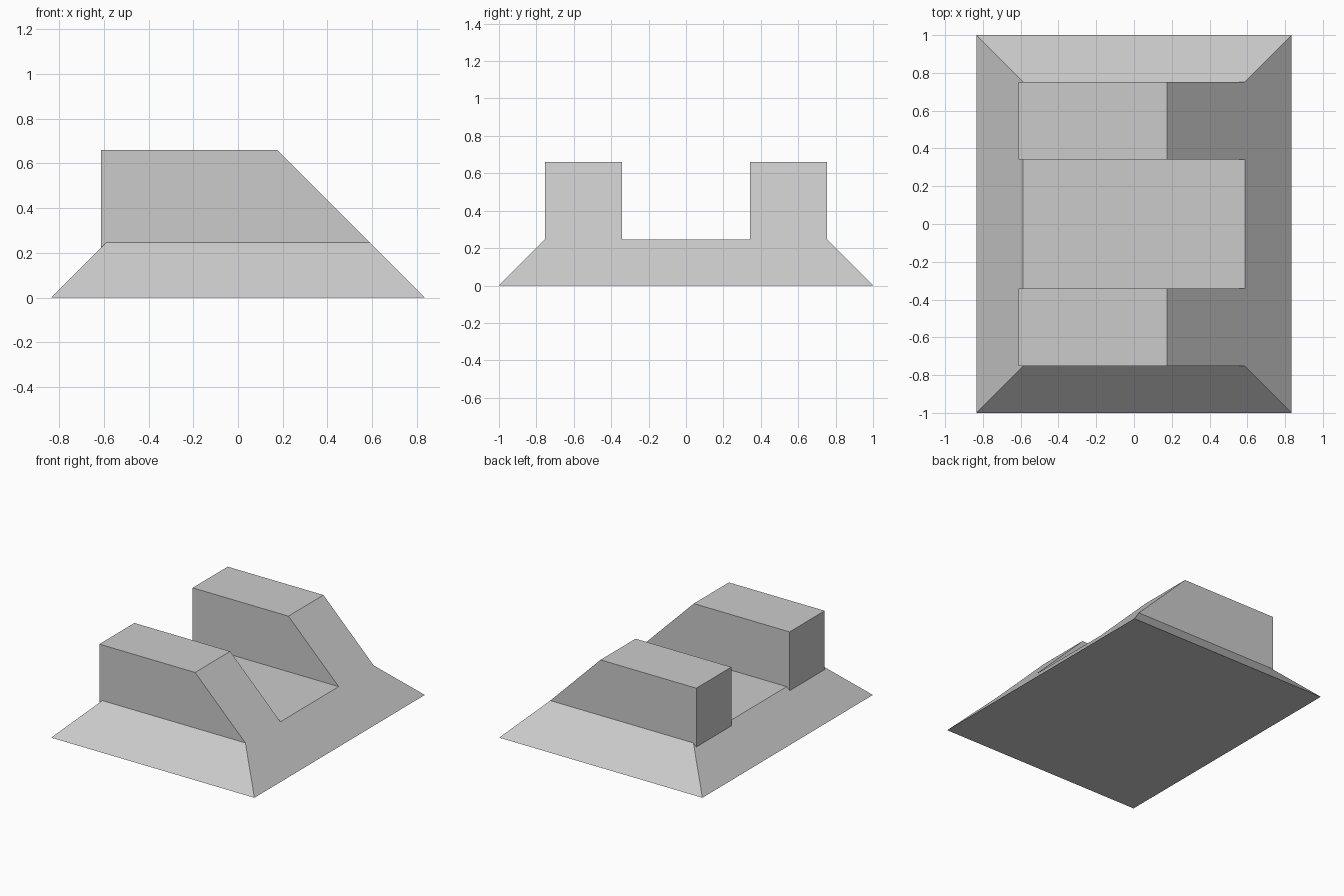
import bpy
import bmesh

cube = bpy.data.objects.get("Cube")
if cube:
    bpy.data.objects.remove(cube, do_unlink=True)

# One plain grey for every part
grey = bpy.data.materials.new("light grey")
grey.use_nodes = True
colour = (0.6, 0.6, 0.6, 1)
grey.diffuse_color = colour
grey.node_tree.nodes["Principled BSDF"].inputs["Base Color"].default_value = colour

HALF_X, HALF_Y = 0.835, 1.0
DECK = 0.247           # height of the sloped base, all slopes at 45 degrees
TOP = 0.66             # height of the blocks
BACK = -0.612          # upright end of the blocks
INNER, OUTER = 0.342, HALF_Y - DECK


def loft(name, bottom, top):
    """Solid between two matching loops of points."""
    bm = bmesh.new()
    a = [bm.verts.new(p) for p in bottom]
    b = [bm.verts.new(p) for p in top]
    bm.faces.new(a)
    bm.faces.new(b)
    for i in range(len(a)):
        j = (i + 1) % len(a)
        bm.faces.new((a[i], a[j], b[j], b[i]))
    bmesh.ops.recalc_face_normals(bm, faces=bm.faces)
    mesh = bpy.data.meshes.new(name)
    bm.to_mesh(mesh)
    bm.free()
    mesh.materials.append(grey)
    obj = bpy.data.objects.new(name, mesh)
    bpy.context.collection.objects.link(obj)
    return obj


def rectangle(inset, z):
    x, y = HALF_X - inset, HALF_Y - inset
    return [(-x, -y, z), (x, -y, z), (x, y, z), (-x, y, z)]


# Sloped base
loft("sloped_base", rectangle(0, 0), rectangle(DECK, DECK))

# Two blocks whose ramps carry on the slope of the base
foot = HALF_X + BACK   # height where the upright end meets the base slope
ramp_end = HALF_X - DECK
profile = [(BACK, foot), (ramp_end, foot), (ramp_end, DECK),
           (HALF_X - TOP, TOP), (BACK, TOP)]
for side, name in ((-1, "front_block"), (1, "rear_block")):
    loft(name,
         [(x, side * INNER, z) for x, z in profile],
         [(x, side * OUTER, z) for x, z in profile])
